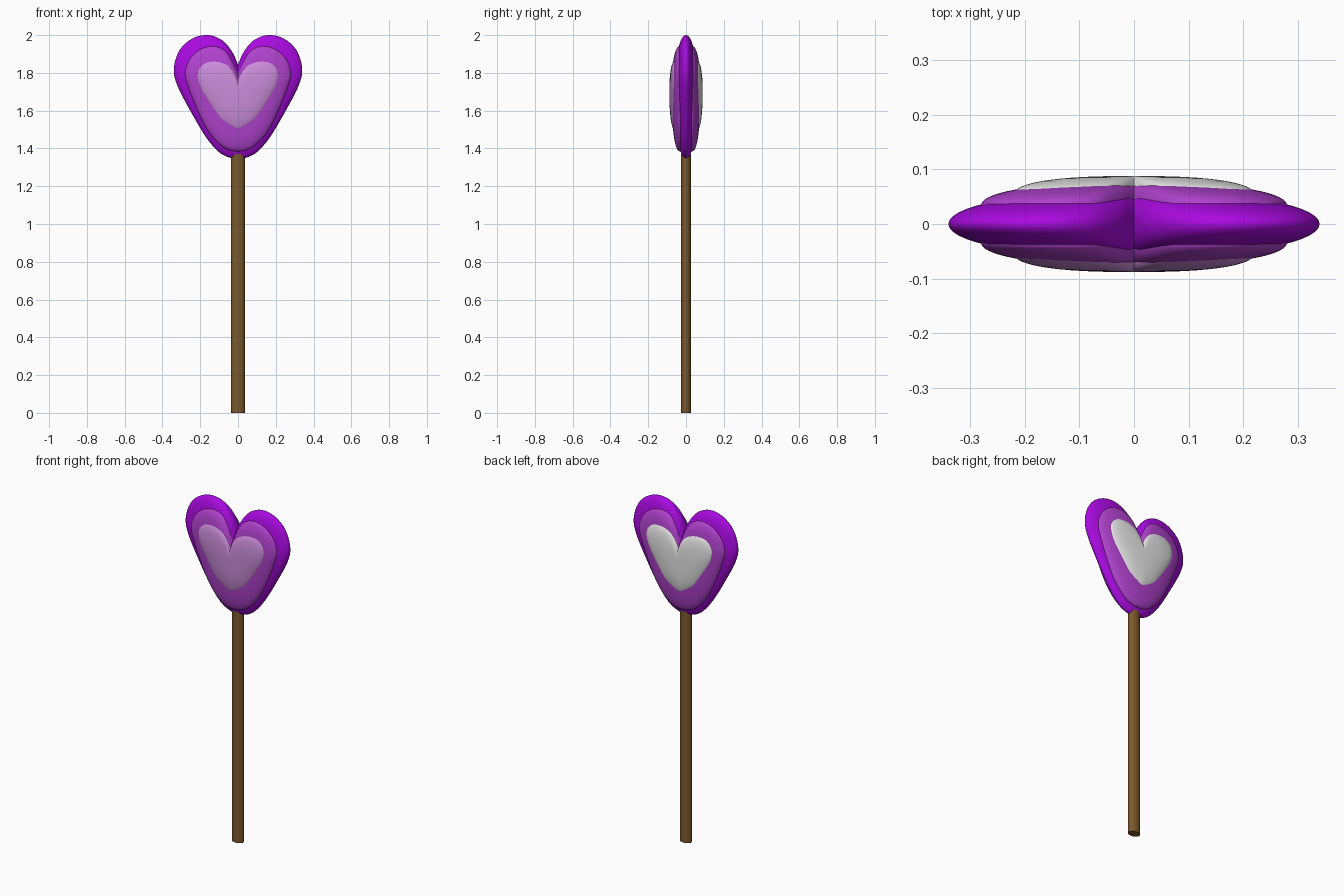
import bpy, bmesh, math
from mathutils import Vector

cube = bpy.data.objects.get("Cube")
if cube:
    bpy.data.objects.remove(cube)


def material(name, colour):
    m = bpy.data.materials.new(name)
    m.use_nodes = True
    rgba = (*colour, 1)
    m.diffuse_color = rgba
    m.node_tree.nodes["Principled BSDF"].inputs["Base Color"].default_value = rgba
    return m


violet = material("violet", (0.40, 0.003, 0.75))
orchid = material("orchid", (0.44, 0.055, 0.62))
lilac = material("lilac", (0.60, 0.27, 0.70))
white = material("white", (0.8, 0.8, 0.8))
wood = material("wood brown", (0.2, 0.1, 0.025))

CENTRE = Vector((0, 1.70))


def finish(bm, name, mat, angle):
    bmesh.ops.remove_doubles(bm, verts=bm.verts, dist=0.0001)
    bmesh.ops.recalc_face_normals(bm, faces=bm.faces)
    mesh = bpy.data.meshes.new(name)
    bm.to_mesh(mesh)
    bm.free()
    mesh.materials.append(mat)
    obj = bpy.data.objects.new(name, mesh)
    bpy.context.collection.objects.link(obj)
    bpy.ops.object.select_all(action='DESELECT')
    obj.select_set(True)
    bpy.context.view_layer.objects.active = obj
    bpy.ops.object.shade_smooth_by_angle(angle=math.radians(angle))
    return obj


def heart_outline(half, steps=4):
    """Smooth a half profile (notch to tip) and mirror it into a closed loop."""
    pts = [Vector(p) for p in half]
    # the notch stays sharp, the tip is rounded by its mirrored neighbour
    ext = [2 * pts[0] - pts[1]] + pts + [Vector((-pts[-2].x, pts[-2].y))]
    side = []
    for a, b, c, d in zip(ext, ext[1:], ext[2:], ext[3:]):
        for i in range(steps):
            t = i / steps
            side.append(0.5 * (2 * b + (c - a) * t + (2 * a - 5 * b + 4 * c - d) * t**2
                               + (3 * b - a - 3 * c + d) * t**3))
    side.append(pts[-1])
    return side + [Vector((-p.x, p.y)) for p in side[-2:0:-1]]


def heart(name, half, root, top, sides, mat):
    """Pillow shaped heart, domed from depth root at the rim to top in the middle."""
    loop = heart_outline(half)
    n = len(loop)
    rings = 14
    bm = bmesh.new()
    for s in sides:
        rows = [(1, max(root - 0.02, 0))] if root else []
        for i in range(rings):
            t = math.cos(math.pi / 2 * i / rings)
            rows.append((t, root + (top - root) * math.sqrt(1 - t**2.5)))
        prev = None
        for t, y in rows:
            ring = []
            for p in loop:
                q = CENTRE + (p - CENTRE) * t
                ring.append(bm.verts.new((q.x, s * y, q.y)))
            if prev:
                for j in range(n):
                    k = (j + 1) % n
                    bm.faces.new((prev[j], prev[k], ring[k], ring[j]))
            prev = ring
        hub = bm.verts.new((0, s * top, CENTRE.y))
        for j in range(n):
            bm.faces.new((prev[j], prev[(j + 1) % n], hub))
    obj = finish(bm, name, mat, 50)
    # keep open plates facing outward
    if len(sides) == 1 and obj.data.polygons[-1].normal.y * sides[0] < 0:
        obj.data.flip_normals()


# Half profiles, from the notch round to the tip
outer = [(0, 1.845), (0.03, 1.91), (0.08, 1.97), (0.155, 2.0), (0.24, 1.983), (0.31, 1.92),
         (0.34, 1.82), (0.32, 1.73), (0.25, 1.595), (0.17, 1.46), (0.1, 1.38), (0.04, 1.35),
         (0, 1.345)]
middle = [(0, 1.80), (0.03, 1.865), (0.07, 1.92), (0.13, 1.942), (0.2, 1.925), (0.255, 1.875),
          (0.28, 1.8), (0.262, 1.72), (0.2, 1.57), (0.15, 1.48), (0.09, 1.415), (0.04, 1.39),
          (0, 1.385)]
inner = [(0, 1.765), (0.025, 1.815), (0.06, 1.85), (0.115, 1.866), (0.175, 1.855), (0.212, 1.815),
         (0.215, 1.765), (0.19, 1.7), (0.11, 1.57), (0.07, 1.53), (0.03, 1.505), (0, 1.495)]

heart("candy_body", outer, 0, 0.058, (-1, 1), violet)
heart("middle_heart", middle, 0.035, 0.076, (-1, 1), orchid)
heart("front_heart", inner, 0.058, 0.088, (-1,), lilac)
heart("back_heart", inner, 0.058, 0.088, (1,), white)

# Slightly flattened wooden stick
bm = bmesh.new()
bmesh.ops.create_cone(bm, cap_ends=True, segments=32, radius1=1, radius2=1, depth=1)
bmesh.ops.scale(bm, vec=(0.036, 0.026, 1.37), verts=bm.verts)
bmesh.ops.translate(bm, vec=(0, 0, 1.37 / 2), verts=bm.verts)
finish(bm, "stick", wood, 30)
